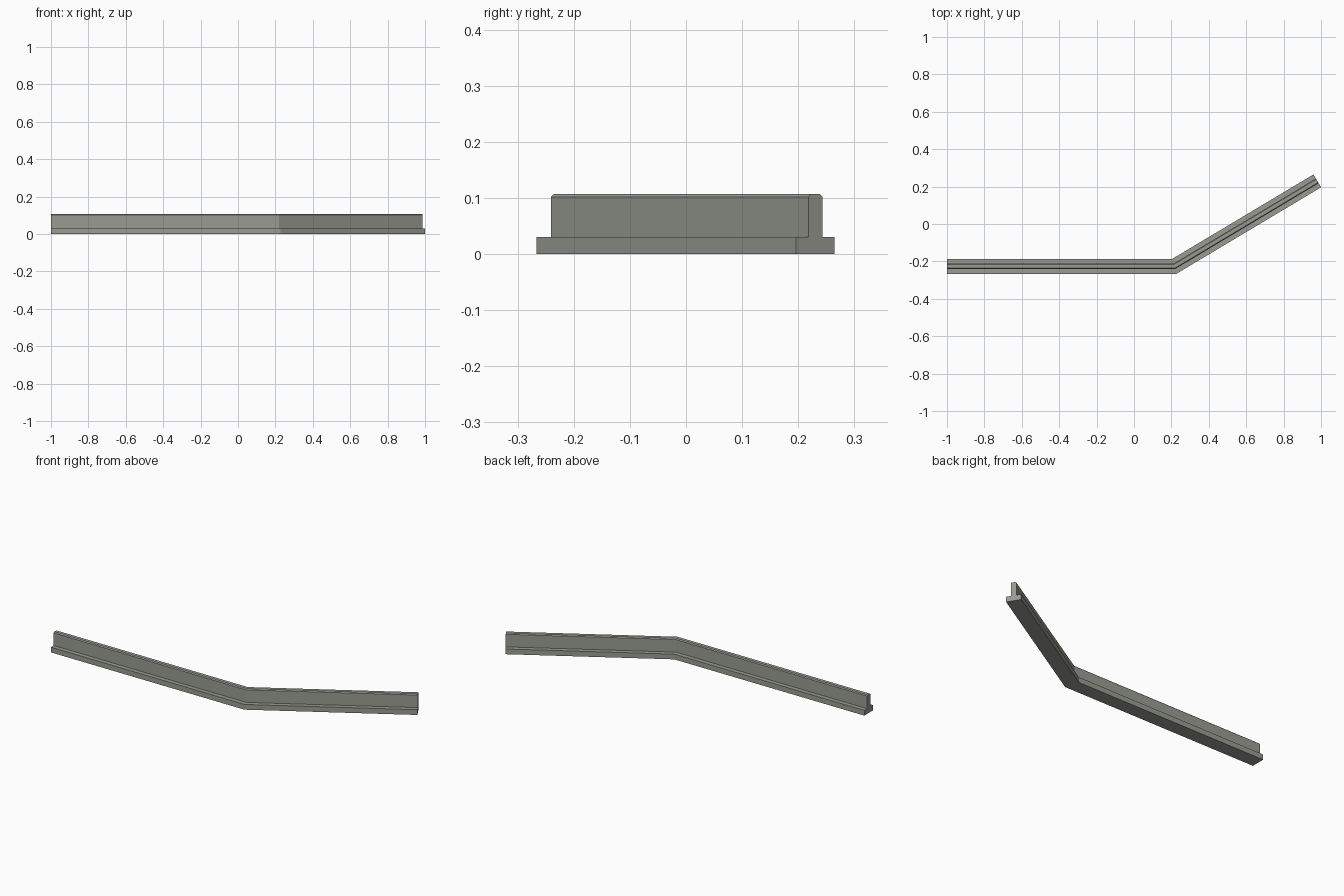
import bpy, bmesh
from mathutils import Vector

if "Cube" in bpy.data.objects:
    bpy.data.objects.remove(bpy.data.objects["Cube"])

# Centre line of the bent wall
PATH = [Vector((-1.0, -0.226)), Vector((0.216, -0.226)), Vector((0.98, 0.2305))]

concrete = bpy.data.materials.new("warm_grey_concrete")
concrete.diffuse_color = (0.32, 0.33, 0.29, 1)
concrete.use_nodes = True
concrete.node_tree.nodes["Principled BSDF"].inputs["Base Color"].default_value = concrete.diffuse_color


def path_frames():
    """Point and mitred sideways vector for each path point."""
    dirs = [(b - a).normalized() for a, b in zip(PATH, PATH[1:])]
    normals = [Vector((-d.y, d.x)) for d in dirs]
    frames = []
    for i, p in enumerate(PATH):
        a, b = normals[max(i - 1, 0)], normals[min(i, len(normals) - 1)]
        m = (a + b).normalized()
        frames.append((p, m / m.dot(a)))
    return frames


def sweep(name, profile):
    """Sweep a closed (offset, height) profile along the path."""
    bm = bmesh.new()
    rings = [[bm.verts.new((*(p + side * o), z)) for o, z in profile]
             for p, side in path_frames()]
    n = len(profile)
    for r, s in zip(rings, rings[1:]):
        for i in range(n):
            j = (i + 1) % n
            bm.faces.new((r[i], r[j], s[j], s[i]))
    bm.faces.new(rings[0])
    bm.faces.new(rings[-1])
    bmesh.ops.recalc_face_normals(bm, faces=bm.faces)
    mesh = bpy.data.meshes.new(name)
    bm.to_mesh(mesh)
    bm.free()
    mesh.materials.append(concrete)
    obj = bpy.data.objects.new(name, mesh)
    bpy.context.collection.objects.link(obj)
    return obj


# Wide footing
B, BH = 0.04, 0.03
sweep("footing", [(-B, 0), (B, 0), (B, BH), (-B, BH)])

# Thin upright wall with chamfered top edges
W, H, C = 0.0145, 0.107, 0.005
sweep("wall", [(-W, BH), (W, BH), (W, H - C), (W - C, H), (C - W, H), (-W, H - C)])
